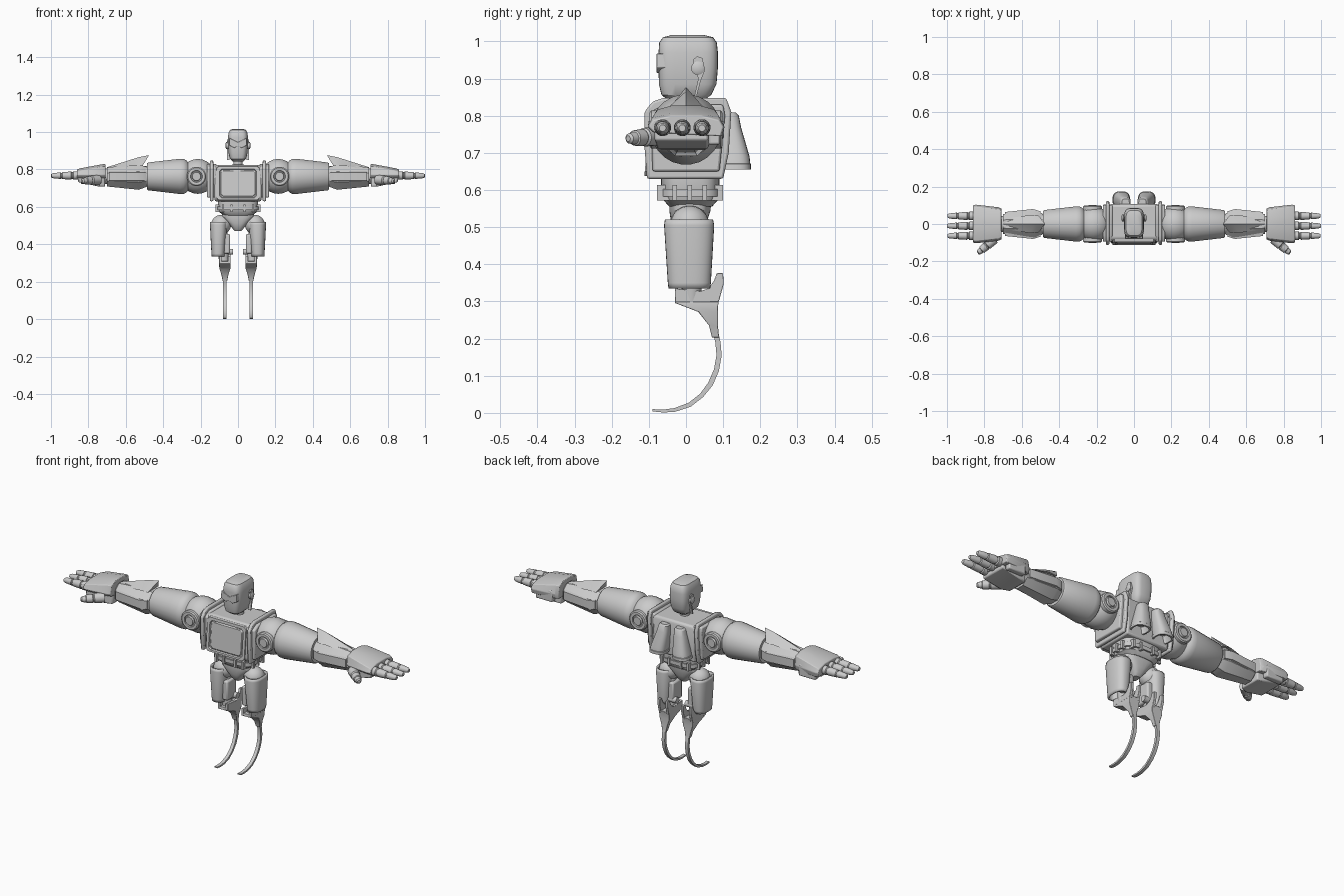
import bpy, bmesh, math
from mathutils import Vector

def build(name, rings, pair=False, bevel=0.0, closed=True, thick=0.0):
    """Loft a list of equal-length point rings into an object."""
    bm = bmesh.new()
    vs = [[bm.verts.new(p) for p in r] for r in rings]
    n = len(rings[0])
    for a, b in zip(vs, vs[1:]):
        for i in range(n):
            j = (i + 1) % n
            bm.faces.new((a[i], a[j], b[j], b[i]))
    if closed:
        bm.faces.new(vs[0])
        bm.faces.new(vs[-1])
    bmesh.ops.recalc_face_normals(bm, faces=bm.faces)
    me = bpy.data.meshes.new(name)
    bm.to_mesh(me)
    bm.free()
    ob = bpy.data.objects.new(name, me)
    bpy.context.collection.objects.link(ob)
    bpy.ops.object.select_all(action='DESELECT')
    ob.select_set(True)
    bpy.context.view_layer.objects.active = ob
    bpy.ops.object.shade_smooth_by_angle(angle=math.radians(32))
    if thick:
        m = ob.modifiers.new("shell", 'SOLIDIFY')
        m.thickness = thick
        m.offset = -1
    if bevel:
        m = ob.modifiers.new("bevel", 'BEVEL')
        m.width, m.segments = bevel, 2
    if pair:
        ob.modifiers.new("mirror", 'MIRROR')
    return ob

def lathe(name, origin, axis, prof, n=24, squash=1.0, **kw):
    """Revolve (distance, radius) pairs around an axis."""
    o, d = Vector(origin), Vector(axis).normalized()
    u = d.orthogonal().normalized() if abs(d.x) < .9 else Vector((0, 1, 0))
    v = d.cross(u)
    rings = [[o + d * t + (u * math.cos(a) + v * squash * math.sin(a)) * r
              for a in [2 * math.pi * (i + .5) / n for i in range(n)]] for t, r in prof]
    return build(name, rings, **kw)

def ball(name, c, r, **kw):
    prof = [(-r * math.cos(math.pi * k / 12), max(.001, r * math.sin(math.pi * k / 12)))
            for k in range(13)]
    return lathe(name, c, (1, 0, 0), prof, **kw)

def box(name, x0, x1, y0, y1, z0, z1, **kw):
    return build(name, [[(x0, y0, z), (x1, y0, z), (x1, y1, z), (x0, y1, z)] for z in (z0, z1)], **kw)

def prism(name, outline, x0, x1, **kw):
    return build(name, [[(x, y, z) for y, z in outline] for x in (x0, x1)], **kw)

def sup(z, cx, rx, y0, y1, p=.5, n=32):
    """Rounded-rectangle ring at height z."""
    f = lambda t: math.copysign(abs(t) ** p, t)
    return [(cx + rx * f(math.cos(2 * math.pi * i / n)),
             (y0 + y1) / 2 + (y1 - y0) / 2 * f(math.sin(2 * math.pi * i / n)), z) for i in range(n)]

# head, visor, ears, neck
build("head", [sup(*r) for r in [
    (.843, 0, .028, -.05, .05), (.856, 0, .042, -.066, .068), (.885, 0, .05, -.073, .082),
    (.93, 0, .054, -.074, .086), (.97, 0, .054, -.074, .086), (.997, 0, .05, -.072, .083),
    (1.011, 0, .043, -.062, .073), (1.017, 0, .028, -.04, .05)]])
build("visor", [[(-.045, y, .968), (0, y, .945), (.045, y, .968), (.048, y, .93), (.02, y, .915),
                 (0, y, .925), (-.02, y, .915), (-.048, y, .93)] for y in (-.079, -.05)], bevel=.002)
lathe("ear", (.045, .032, .928), (1, 0, 0), [(0, .018), (.018, .018), (.022, .011)], pair=True)
prism("ear_fin", [(.018, .95), (.03, .96), (.045, .955), (.05, .92), (.04, .895), (.028, .85), (.022, .85), (.033, .9)],
      .045, .06, pair=True)
lathe("neck", (0, .01, .80), (0, 0, 1), [(0, .035), (.025, .035), (.026, .025), (.055, .025)])

# torso with framed chest panel
prism("torso", [(-.09, .63), (-.105, .65), (-.09, .81), (-.075, .825), (.1, .825), (.107, .81), (.1, .63)],
      -.125, .125, bevel=.008)
def frame_ring(w, z0, z1, dy):
    c = .012
    zs = [(-w + c, z0), (w - c, z0), (w, z0 + c), (w, z1 - c), (w - c, z1), (-w + c, z1), (-w, z1 - c), (-w, z0 + c)]
    return [(x, -.105 + (z - .65) * .09 + dy, z) for x, z in zs]
build("chest_frame", [frame_ring(.118, .635, .82, .02), frame_ring(.115, .638, .817, -.006),
                      frame_ring(.1, .648, .802, -.006), frame_ring(.096, .652, .798, .003),
                      frame_ring(.09, .658, .792, -.003)])
# shoulder side plates
prism("side_plate", [(-.105, .63), (-.112, .72), (-.112, .81), (-.09, .838), (-.06, .848), (.108, .848),
                     (.122, .81), (.115, .7), (.1, .63)], .132, .15, pair=True, bevel=.006)
prism("side_plate_inner", [(-.09, .65), (-.095, .81), (-.06, .83), (.1, .83), (.105, .8), (.09, .65)],
      .115, .166, pair=True, bevel=.006)
# back thrusters
build("thruster", [sup(z, x, r, y0, y1, .75, 24) for z, x, r, y0, y1 in [
    (.808, .045, .02, .09, .135), (.80, .046, .028, .085, .142), (.77, .05, .032, .085, .148),
    (.69, .064, .042, .085, .171), (.672, .067, .043, .085, .173), (.67, .067, .046, .083, .175),
    (.655, .069, .046, .083, .175), (.655, .069, .038, .09, .166), (.69, .066, .03, .095, .155)]], pair=True)

# waist, belt, pelvis
build("waist", [sup(z, 0, r, y0, y1, .55) for z, r, y0, y1 in [
    (.555, .075, -.045, .07), (.572, .1, -.06, .085), (.6, .108, -.067, .09), (.635, .108, -.067, .09)]])
build("belt", [sup(z, 0, .113, -.072, .095, .55) for z in (.583, .603)])
for x in (.035, .08):
    box("belt_clip", x - .006, x + .006, -.078, .1, .572, .614, pair=True)
for y in (-.03, .01, .05):
    box("side_clip", .1, .119, y - .006, y + .006, .572, .614, pair=True)
build("pelvis", [sup(z, 0, r, y0, y1, .65) for z, r, y0, y1 in [
    (.57, .085, -.045, .068), (.545, .085, -.045, .066), (.51, .05, -.04, .055), (.485, .03, -.03, .045),
    (.47, .018, -.018, .03)]])

# legs
ball("hip_ball", (.09, .01, .505), .053, pair=True)
build("thigh_shell", [sup(z, x, rx, y0, y1, .8) for z, x, rx, y0, y1 in [
    (.335, .106, .035, -.047, .065), (.35, .106, .036, -.049, .067), (.505, .103, .047, -.059, .076),
    (.52, .103, .046, -.057, .073)]], pair=True, closed=False, thick=.008)
lathe("thigh_core", (.075, .015, .30), (.08, 0, 1), [(0, .026), (.1, .028), (.19, .035), (.23, .02)], pair=True)
box("thigh_inner", .042, .075, -.03, .05, .35, .455, pair=True, bevel=.008)
lathe("knee_pin", (.026, .035, .36), (1, 0, 0), [(0, .016), (.09, .016)], pair=True)
for x in (.04, .087):
    prism("shin_prong", [(-.03, .298), (-.03, .335), (.04, .328), (.06, .335), (.075, .355), (.083, .376), (.1, .376),
                         (.101, .345), (.088, .298)], x, x + .014, pair=True, bevel=.002)
build("shin", [[(.07 - w, y0, z), (.07 + w, y0, z), (.07 + w, y1, z), (.07 - w, y1, z)] for z, w, y0, y1 in [
    (.31, .029, -.028, .09), (.296, .031, -.03, .087), (.272, .03, .033, .086),
    (.235, .018, .062, .086), (.203, .012, .07, .089)]], pair=True, bevel=.002)
# curved running blade feet
path = [(.08, .215, .007), (.086, .19, .007), (.089, .155, .007), (.082, .115, .007), (.066, .078, .007),
        (.042, .047, .006), (.01, .022, .006), (-.03, .008, .005), (-.06, .005, .004), (-.09, .007, .003)]
blade = []
for i, (y, z, h) in enumerate(path):
    a, b = path[max(0, i - 1)], path[min(len(path) - 1, i + 1)]
    t = Vector((0, b[0] - a[0], b[1] - a[1])).normalized()
    nrm = Vector((0, -t.z, t.y)) * h
    p = Vector((.07, y, max(z, h)))
    blade.append([p + nrm + Vector((-.009, 0, 0)), p + nrm + Vector((.009, 0, 0)),
                  p - nrm + Vector((.009, 0, 0)), p - nrm + Vector((-.009, 0, 0))])
build("blade_foot", blade, pair=True)

# shoulders and upper arms
ZA = .763
ball("shoulder_ball", (.215, 0, ZA), .094, pair=True)
for s in (-1, 1):
    lathe("shoulder_disc", (.222, s * .06, ZA), (0, s, 0),
          [(0, .052), (.033, .052), (.038, .046), (.038, .032), (.032, .03), (.032, .025), (.042, .022)], pair=True)
lathe("upper_arm", (0, 0, ZA), (1, 0, 0), [(.262, .07), (.275, .086), (.29, .094), (.31, .095), (.48, .075),
                                          (.487, .07), (.487, .05)], pair=True)
lathe("elbow", (0, 0, ZA), (1, 0, 0), [(.47, .055), (.54, .055)], pair=True)
# faceted forearm with raised ridge
lathe("forearm", (0, 0, ZA - .003), (1, 0, 0), [(.488, .06), (.53, .078), (.70, .058), (.702, .04)],
      n=8, squash=.95, pair=True)
build("forearm_ridge", [[(x0, -w, z0), (x1, 0, z1), (x0, w, z0)] for x0, x1, w, z0, z1 in [
    (.51, .475, .045, .82, .877), (.56, .53, .048, .822, .866), (.70, .70, .025, .80, .812)]], pair=True)
for s in (-1, 1):
    build("forearm_panel", [[(x, s * (h - .02), .735), (x, s * h, .74), (x, s * h, .785), (x, s * (h - .02), .79)]
                            for x, h in ((.5, .068), (.54, .08), (.69, .064))], pair=True)
lathe("wrist", (0, 0, ZA), (1, 0, 0), [(.69, .042), (.73, .042)], pair=True)

# hands: armoured back plate, palm, fingers and thumb
build("hand_plate", [[(x, -w, .77), (x, -w * .88, z - .012), (x, -w * .4, z), (x, w * .4, z), (x, w * .88, z - .012),
                      (x, w, .77), (x, w * .93, .745), (x, -w * .85, .755)] for x, w, z in [
    (.708, .082, .828), (.725, .09, .828), (.845, .104, .806), (.862, .1, .80)]], pair=True, bevel=.003)
build("palm", [[(x, y0, z0), (x, y1, z0), (x, y1, .775), (x, y0, .775)] for x, y0, y1, z0 in [
    (.71, -.06, .055, .708), (.75, -.078, .06, .71), (.855, -.085, .06, .733)]], pair=True, bevel=.006)
box("hand_side_flap", .74, .84, .06, .092, .722, .785, pair=True, bevel=.006)
for y, l in ((-.063, 0), (-.01, .003), (.043, 0)):
    lathe("finger", (.85, y, .768), (1, 0, -.01),
          [(0, .023), (.03, .023), (.034, .018), (.04, .018), (.042, .022), (.088, .019), (.092, .015),
           (.096, .015), (.098, .018), (.137, .014), (.147 + l, .009)], n=16, pair=True)
lathe("thumb", (.745, -.08, .745), (.095, -.08, -.007),
      [(0, .026), (.05, .025), (.055, .02), (.06, .023), (.09, .021), (.093, .017), (.112, .014), (.118, .008)],
      n=16, pair=True)
